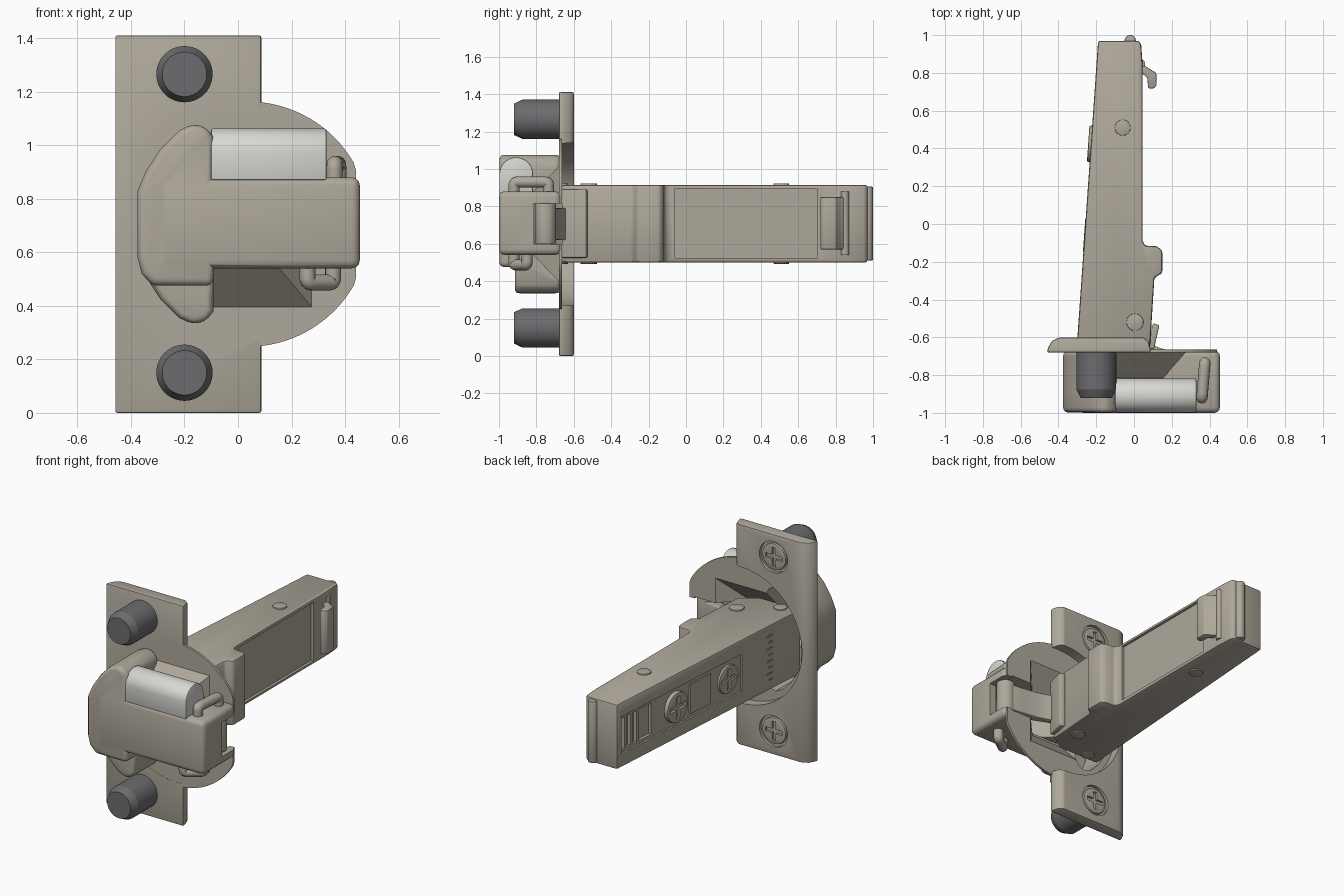
import bpy, bmesh
from math import sin, cos, pi, radians
from mathutils import Vector, Matrix

if "Cube" in bpy.data.objects:
    bpy.data.objects.remove(bpy.data.objects["Cube"])


def material(name, c):
    m = bpy.data.materials.new(name)
    m.diffuse_color = (*c, 1)
    m.use_nodes = True
    m.node_tree.nodes["Principled BSDF"].inputs["Base Color"].default_value = m.diffuse_color
    return m


NICKEL = material("warm_nickel", (0.43, 0.395, 0.33))
DARK = material("dark_plastic", (0.15, 0.15, 0.16))
PALE = material("pale_plastic", (0.68, 0.68, 0.65))


def activate(o):
    bpy.ops.object.select_all(action='DESELECT')
    o.select_set(True)
    bpy.context.view_layer.objects.active = o


def apply_mod(o, kind, **kw):
    activate(o)
    m = o.modifiers.new(kind, kind)
    for k, v in kw.items():
        setattr(m, k, v)
    bpy.ops.object.modifier_apply(modifier=m.name)


def finish(bm, name, mat, bevel=0.0, seg=3):
    bmesh.ops.recalc_face_normals(bm, faces=bm.faces)
    me = bpy.data.meshes.new(name)
    bm.to_mesh(me)
    bm.free()
    o = bpy.data.objects.new(name, me)
    bpy.context.collection.objects.link(o)
    me.materials.append(mat)
    if bevel:
        apply_mod(o, 'BEVEL', width=bevel, segments=seg, limit_method='ANGLE', angle_limit=radians(35))
    smooth(o)
    return o


def smooth(o):
    activate(o)
    bpy.ops.object.shade_smooth_by_angle(angle=radians(35))


def prism(name, pts, axis, lo, hi, mat=NICKEL, bevel=0.0, seg=3):
    """Extrude a 2D outline along the given axis."""
    place = {'x': lambda a, b, t: (t, a, b), 'y': lambda a, b, t: (a, t, b),
             'z': lambda a, b, t: (a, b, t)}[axis]
    bm = bmesh.new()
    low = [bm.verts.new(place(a, b, lo)) for a, b in pts]
    top = [bm.verts.new(place(a, b, hi)) for a, b in pts]
    bm.faces.new(low)
    bm.faces.new(top)
    for i in range(len(pts)):
        j = (i + 1) % len(pts)
        bm.faces.new((low[i], low[j], top[j], top[i]))
    return finish(bm, name, mat, bevel, seg)


def box(name, x, y, z, bevel=0.0, mat=NICKEL):
    return prism(name, [(x[0], y[0]), (x[1], y[0]), (x[1], y[1]), (x[0], y[1])], 'z', *z, mat, bevel)


def circle(cx, cy, r, n=40):
    return [(cx + r * cos(2 * pi * i / n), cy + r * sin(2 * pi * i / n)) for i in range(n)]


def frustum(name, ya, a, yb, b):
    """Hull of two rectangles (x0, x1, z0, z1) at two depths."""
    bm = bmesh.new()
    for y, r in ((ya, a), (yb, b)):
        for x in r[:2]:
            for z in r[2:]:
                bm.verts.new((x, y, z))
    bmesh.ops.convex_hull(bm, input=bm.verts)
    return finish(bm, name, NICKEL)


def boolean(o, others, op='DIFFERENCE'):
    for t in others:
        apply_mod(o, 'BOOLEAN', object=t, operation=op, solver='EXACT')
        bpy.data.objects.remove(t)
    smooth(o)


# cup: narrow body, wide T head, sloped side pockets and thin flange disc
half = [(-0.375, 0.83), (-0.345, 0.90), (-0.29, 0.985), (-0.22, 1.055), (-0.165, 1.08),
        (-0.115, 1.065), (-0.092, 1.03)]
head = half + [(x, 1.41 - z) for x, z in reversed(half)]
front = half + [(-0.092, 0.475), (-0.32, 0.475), (-0.36, 0.52), (-0.375, 0.58)]
disc = [(min(x, 0.44), z) for x, z in circle(0.036, 0.705, 0.458, 96)]
cup = box("cup", (-0.3, 0.455), (-1, -0.67), (0.54, 0.88), 0.03)
boolean(cup, [
    prism("head_front", front, 'y', -0.998, -0.671, bevel=0.03),
    prism("head_base", head, 'y', -0.915, -0.672, bevel=0.025),
    frustum("pockets", -0.82, (-0.1, 0.15, 0.545, 0.875), -0.673, (-0.1, 0.28, 0.39, 1.02)),
    prism("flange_disc", disc, 'y', -0.679, -0.664)], 'UNION')
inner = [(-0.2 + (x + 0.2) * 0.86, 0.705 + (z - 0.705) * 0.88) for x, z in head]
boolean(cup, [
    box("cut_body", (-0.27, 0.405), (-0.955, -0.5), (0.585, 0.825)),
    prism("cut_head", inner, 'y', -0.875, -0.49),
    frustum("cut_pockets", -0.80, (-0.14, 0.13, 0.57, 0.84), -0.65, (-0.14, 0.27, 0.41, 1.0)),
    box("cut_end", (0.35, 0.6), (-0.812, -0.48), (0.595, 0.815))])

# mounting plate with rounded long edge, round opening and countersinks
plate = prism("mounting_plate", [(-0.46, -0.68), (-0.455, -0.655), (-0.435, -0.62), (-0.4, -0.603),
              (-0.38, -0.6), (0.05, -0.6), (0.075, -0.62), (0.087, -0.66), (0.087, -0.68)],
              'z', 0, 1.41, bevel=0.008, seg=2)
boolean(plate, [prism("cut_opening", circle(0.036, 0.705, 0.435, 96), 'y', -0.8, -0.5)]
        + [prism("cut_sink", circle(-0.2, z, 0.1), 'y', -0.618, -0.5) for z in (0.15, 1.265)])


def cross_screw(name, loc, rot, r, h):
    s = prism(name, circle(0, 0, r), 'z', -h, 0, bevel=0.008, seg=2)
    a, b = r * 0.72, r * 0.16
    boolean(s, [box("cut_a", (-a, a), (-b, b), (-0.016, 0.1)),
                box("cut_b", (-b, b), (-a, a), (-0.017, 0.1))])
    s.rotation_euler = rot
    s.location = loc


# dowels with their screws
for tag, z in (("lower", 0.15), ("upper", 1.265)):
    bm = bmesh.new()
    for y0, y1, r0, r1 in ((-0.875, -0.67, 0.105, 0.105), (-0.92, -0.875, 0.083, 0.105)):
        bmesh.ops.create_cone(bm, cap_ends=True, segments=48, radius1=r0, radius2=r1, depth=y1 - y0,
                              matrix=Matrix.Translation((-0.2, (y0 + y1) / 2, z)) @ Matrix.Rotation(-pi / 2, 4, 'X'))
    finish(bm, tag + "_dowel", DARK)
    cross_screw(tag + "_plate_screw", (-0.2, -0.603, z), (-pi / 2, 0, 0), 0.084, 0.04)

# hinge arm
arm = prism("hinge_arm", [(-0.308, -0.72), (-0.19, 0.97), (0.025, 0.97), (0.038, 0.95), (0.045, 0.85),
            (0.045, -0.09), (0.06, -0.115), (0.12, -0.118), (0.15, -0.14), (0.15, -0.26), (0.108, -0.285),
            (0.085, -0.65), (-0.02, -0.72)], 'z', 0.5, 0.915, bevel=0.012, seg=2)


def face_x(y):
    return -0.3 + 0.07 * (y + 0.6)


def side_block(name, y0, y1, z0, z1, out, depth):
    """Block following the sloping outer face of the arm."""
    return prism(name, [(face_x(y0) - out, y0), (face_x(y1) - out, y1),
                        (face_x(y1) + depth, y1), (face_x(y0) + depth, y0)], 'z', z0, z1)


cuts = [side_block("cut_panel", -0.18, 0.93, 0.585, 0.825, 0.05, 0.012),
        box("cut_inner", (0.028, 0.2), (-0.06, 0.7), (0.52, 0.895))]
for y0, y1 in ((0.64, 0.75), (0.775, 0.805), (0.83, 0.86), (0.885, 0.915)):
    cuts.append(side_block("cut_slot", y0, y1, 0.605, 0.805, 0.04, 0.032))
cuts += [side_block("cut_tick", -0.46, -0.43 + 0.02 * (i % 2), 0.56 + 0.04 * i, 0.57 + 0.04 * i, 0.04, 0.008)
         for i in range(8)]
boolean(arm, cuts)
side_block("arm_panel_tile", 0.1, 0.29, 0.61, 0.8, -0.003, 0.03)
tilt = (0, -pi / 2, radians(-4))
cross_screw("depth_screw", (face_x(0.42) - 0.014, 0.425, 0.705), tilt, 0.097, 0.05)
cross_screw("side_screw", (face_x(-0.06) - 0.002, -0.06, 0.705), tilt, 0.09, 0.04)

# rivets running through the arm
for i, (x, y, r) in enumerate(((-0.06, 0.51, 0.042), (0.005, -0.52, 0.045), (-0.2, -0.67, 0.04))):
    prism("rivet_%d" % i, circle(x, y, r), 'z', 0.492, 0.923, bevel=0.004, seg=2)

# release lever and end bar at the tip
prism("release_lever", [(0.02, 0.87), (0.045, 0.865), (0.06, 0.835), (0.118, 0.8), (0.12, 0.735), (0.105, 0.718),
      (0.075, 0.718), (0.07, 0.775), (0.045, 0.795), (0.02, 0.80)], 'z', 0.57, 0.85, bevel=0.006, seg=2)
prism("lever_bar", circle(0.037, 0.85, 0.022, 24), 'z', 0.54, 0.88)
prism("end_bar", circle(-0.02, 0.97, 0.03, 24), 'z', 0.51, 0.905, bevel=0.006, seg=2)

# links and knuckle joining arm and cup
prism("arm_tab", [(0.07, -0.655), (0.105, -0.665), (0.135, -0.535), (0.10, -0.525)], 'z', 0.525, 0.89, bevel=0.008)
prism("knuckle", circle(0.38, -0.752, 0.056, 32), 'z', 0.6, 0.815, bevel=0.006)
prism("outer_link", [(0.38, -0.70), (0.3, -0.69), (0.2, -0.676), (0.12, -0.65), (0.06, -0.61), (0.04, -0.67),
      (0.2, -0.735), (0.3, -0.76), (0.38, -0.78)], 'z', 0.62, 0.79, bevel=0.006)
prism("inner_link", [(0.06, -0.93), (0.1, -0.88), (0.0, -0.78), (-0.1, -0.66), (-0.2, -0.66), (-0.1, -0.80)],
      'z', 0.60, 0.81, bevel=0.006)

# soft-close damper lying beside the cup body
arch = [(-0.908 + 0.09 * cos(pi * i / 20), 0.972 + 0.09 * sin(pi * i / 20)) for i in range(21)]
prism("damper", arch + [(-0.998, 0.87), (-0.818, 0.87)], 'x', -0.1, 0.33, PALE, 0.006, 2)


# bent wire pins
def wire(name, pts, r):
    cu = bpy.data.curves.new(name, 'CURVE')
    cu.dimensions = '3D'
    cu.bevel_depth, cu.bevel_resolution, cu.resolution_u = r, 5, 8
    cu.use_fill_caps = True
    s = cu.splines.new('NURBS')
    s.points.add(len(pts) - 1)
    for p, c in zip(s.points, pts):
        p.co = (*c, 1)
    s.order_u, s.use_endpoint_u = 3, True
    cu.materials.append(NICKEL)
    bpy.context.collection.objects.link(bpy.data.objects.new(name, cu))


def staple(a, b, z_in, z_out):
    """Points of a U-shaped staple with tight corners."""
    a, b = Vector(a), Vector(b)
    run = [(a, z_in), (a, (z_in + z_out) / 2), (a, z_out), (a.lerp(b, 0.3), z_out),
           (a.lerp(b, 0.7), z_out), (b, z_out), (b, (z_in + z_out) / 2), (b, z_in)]
    return [(p.x, p.y, z) for p, z in run]


wire("upper_pin", staple((0.36, -0.92), (0.375, -0.735), 0.86, 0.93), 0.03)
wire("lower_pin", staple((0.26, -0.92), (0.355, -0.85), 0.56, 0.487), 0.03)
